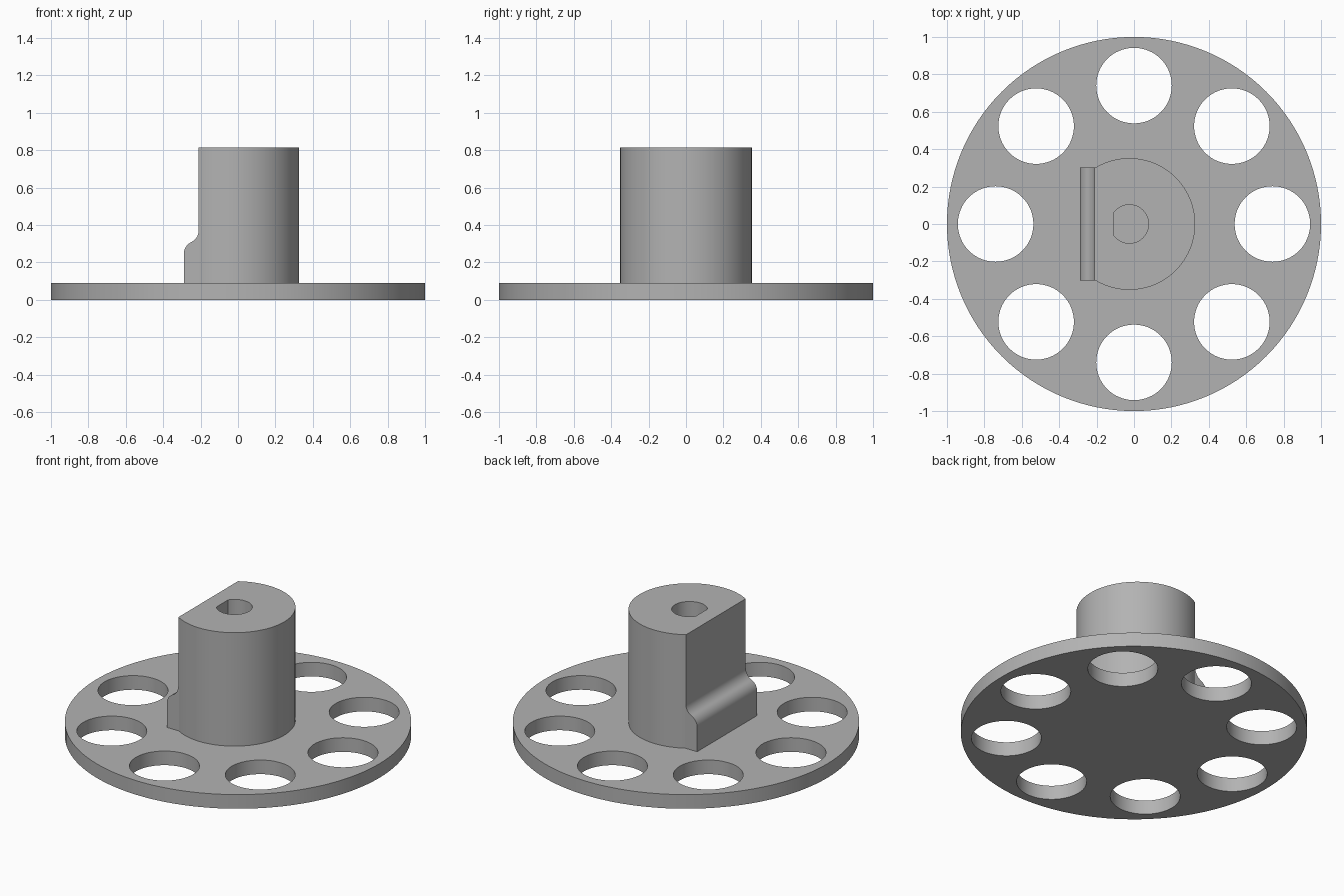
import bpy
import bmesh
from math import sin, cos, pi, acos, radians

cube = bpy.data.objects.get("Cube")
if cube:
    bpy.data.objects.remove(cube, do_unlink=True)

PLATE_TOP = 0.09
HUB_TOP = 0.813
HUB_X = -0.025

grey = bpy.data.materials.new("mid grey")
grey.use_nodes = True
colour = (0.45, 0.45, 0.45, 1)
grey.diffuse_color = colour
grey.node_tree.nodes["Principled BSDF"].inputs["Base Color"].default_value = colour


def extrude(name, points, offset):
    """Solid made by pushing a closed 3D outline along an offset."""
    bm = bmesh.new()
    face = bm.faces.new([bm.verts.new(p) for p in points])
    grown = bmesh.ops.extrude_face_region(bm, geom=[face])["geom"]
    moved = [g for g in grown if isinstance(g, bmesh.types.BMVert)]
    bmesh.ops.translate(bm, verts=moved, vec=offset)
    bmesh.ops.recalc_face_normals(bm, faces=bm.faces)
    mesh = bpy.data.meshes.new(name)
    bm.to_mesh(mesh)
    bm.free()
    mesh.materials.append(grey)
    obj = bpy.data.objects.new(name, mesh)
    bpy.context.collection.objects.link(obj)
    return obj


def arc(cx, cy, r, start, end, n):
    """Points along an arc, both ends included."""
    angles = [start + (end - start) * i / n for i in range(n + 1)]
    return [(cx + r * cos(a), cy + r * sin(a)) for a in angles]


def circle(cx, cy, r, n=64):
    return arc(cx, cy, r, 0, 2 * pi, n)[:-1]


def d_shape(cx, r, flat_x, n=72):
    """Circle with its -x side cut off flat."""
    a = acos((flat_x - cx) / r)
    return arc(cx, 0, r, -a, a, n)


def prism(name, outline, bottom, top):
    return extrude(name, [(x, y, bottom) for x, y in outline], (0, 0, top - bottom))


def cut(target, cutter):
    cutter.hide_render = True
    cutter.hide_viewport = True
    mod = target.modifiers.new("cut", "BOOLEAN")
    mod.operation = "DIFFERENCE"
    mod.solver = "EXACT"
    mod.object = cutter
    with bpy.context.temp_override(object=target, active_object=target):
        bpy.ops.object.modifier_apply(modifier=mod.name)
    bpy.data.objects.remove(cutter, do_unlink=True)


# Round base plate with a ring of eight holes
plate = prism("base_plate", circle(0, 0, 1, 128), 0, PLATE_TOP)
for i in range(8):
    a = i * pi / 4
    cut(plate, prism("plate_hole", circle(0.74 * cos(a), 0.74 * sin(a), 0.202),
                     -0.1, PLATE_TOP + 0.1))

# Hub with one flat side and a D-shaped shaft bore
hub = prism("hub", d_shape(HUB_X, 0.352, -0.21), PLATE_TOP, HUB_TOP)
cut(hub, prism("shaft_bore", d_shape(HUB_X, 0.103, -0.11, 48), PLATE_TOP + 0.002, HUB_TOP + 0.1))

# Thickened foot on the flat side, blending up in an S curve
r = 0.07
bend = acos(1 - 0.04 / r)
profile = [(-0.18, PLATE_TOP), (-0.29, PLATE_TOP)]
profile += arc(-0.29 + r, 0.245, r, pi, pi - bend, 12)
profile += arc(-0.21 - r, 0.245 + 2 * r * sin(bend), r, -bend, 0, 12)[1:]
profile.append((-0.18, profile[-1][1]))
foot = extrude("hub_foot", [(x, -0.302, z) for x, z in profile], (0, 0.604, 0))

# Smooth curved walls, keep edges sharp
for obj in bpy.context.view_layer.objects:
    obj.select_set(obj in (plate, hub, foot))
bpy.context.view_layer.objects.active = plate
bpy.ops.object.shade_smooth_by_angle(angle=radians(30))
